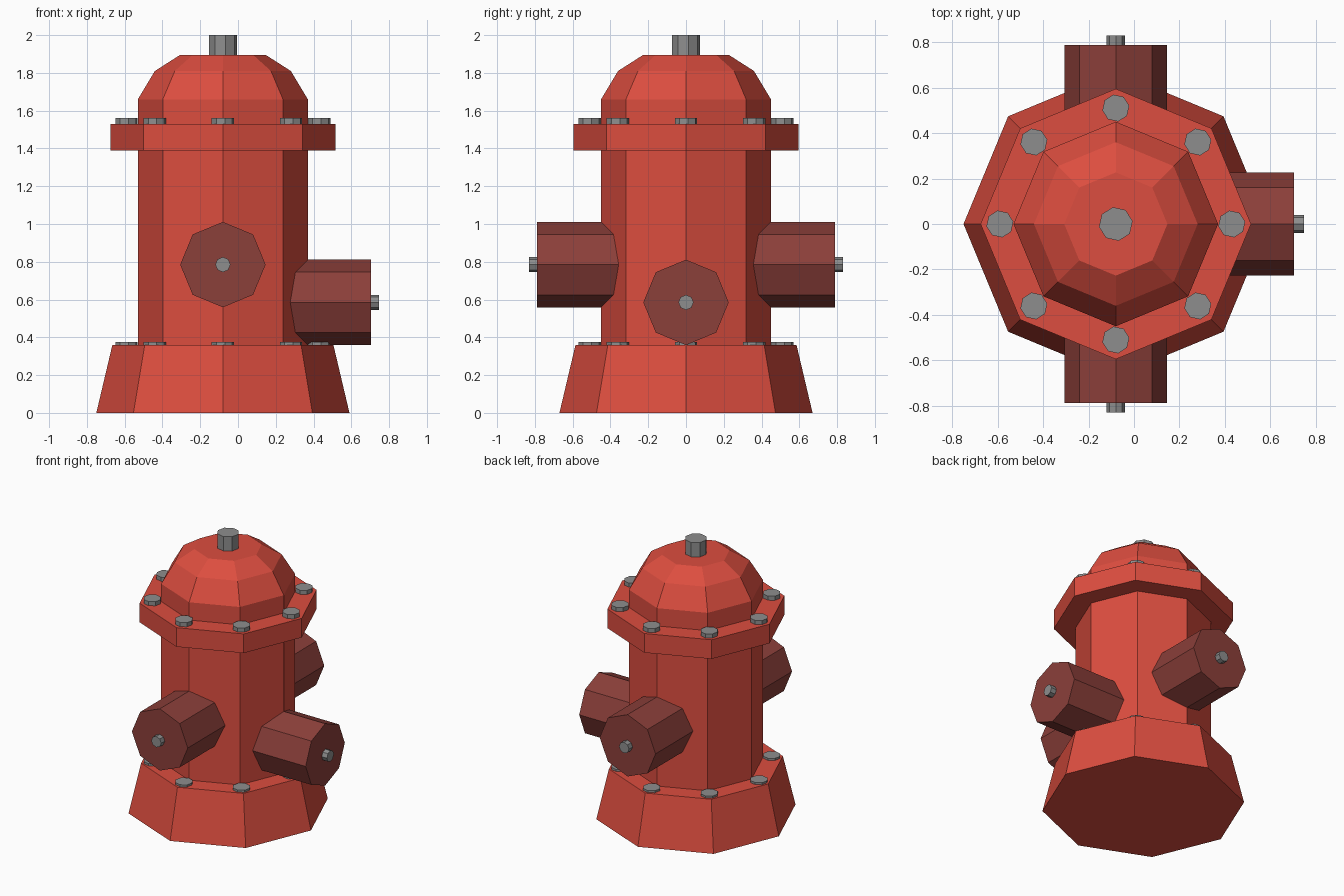
import bpy, bmesh
from math import sin, cos, pi, radians
from mathutils import Matrix, Vector

if "Cube" in bpy.data.objects:
    bpy.data.objects.remove(bpy.data.objects["Cube"])

CX = -0.08   # axis of the upright body
SIDES = 8


def material(name, rgb):
    m = bpy.data.materials.new(name)
    m.diffuse_color = (*rgb, 1)
    m.use_nodes = True
    m.node_tree.nodes["Principled BSDF"].inputs["Base Color"].default_value = m.diffuse_color
    return m


RED = material("red_paint", (0.72, 0.075, 0.05))
DARK_RED = material("dark_red_paint", (0.26, 0.05, 0.042))
METAL = material("bolt_metal", (0.27, 0.27, 0.27))


def lathe(name, profile, mat, origin, direction=(0, 0, 1), twist=0.0):
    """Eight-sided turned solid; profile is (radius, height) from bottom to top."""
    bm = bmesh.new()
    rings = []
    for r, h in profile:
        angles = [2 * pi * i / SIDES + twist for i in range(SIDES)]
        rings.append([bm.verts.new((r * cos(a), r * sin(a), h)) for a in angles])
    for low, high in zip(rings, rings[1:]):
        for i in range(SIDES):
            j = (i + 1) % SIDES
            bm.faces.new((low[i], low[j], high[j], high[i]))
    bm.faces.new(rings[0][::-1])
    bm.faces.new(rings[-1])
    turn = Vector((0, 0, 1)).rotation_difference(Vector(direction)).to_matrix().to_4x4()
    bm.transform(Matrix.Translation(origin) @ turn)
    bmesh.ops.recalc_face_normals(bm, faces=bm.faces)
    mesh = bpy.data.meshes.new(name)
    bm.to_mesh(mesh)
    bm.free()
    mesh.materials.append(mat)
    ob = bpy.data.objects.new(name, mesh)
    bpy.context.collection.objects.link(ob)
    return ob


# Body: tapered foot, barrel, flange and faceted dome
lathe("hydrant_body", [
    (0.67, 0), (0.585, 0.36), (0.45, 0.36), (0.45, 1.39), (0.595, 1.39),
    (0.595, 1.53), (0.45, 1.53), (0.45, 1.66), (0.36, 1.81), (0.227, 1.895),
], RED, (CX, 0, 0))

# Operating nut on top of the dome
lathe("top_nut", [(0.075, 1.88), (0.075, 2.0)], METAL, (CX, 0, 0), twist=radians(10))

# Outlets with a small nut on each cap
for name, direction, z, reach in (
    ("front_outlet", (0, -1, 0), 0.785, 0.788),
    ("back_outlet", (0, 1, 0), 0.785, 0.788),
    ("side_outlet", (1, 0, 0), 0.585, 0.785),
):
    lathe(name, [(0.226, 0.35), (0.226, reach)], DARK_RED, (CX, 0, z), direction)
    lathe(name + "_nut", [(0.04, reach - 0.01), (0.04, reach + 0.042)], METAL,
          (CX, 0, z), direction)

# Bolt rings on the flange and the foot
for ring, z, height in (("flange", 1.53, 0.03), ("foot", 0.36, 0.015)):
    for i in range(8):
        a = i * pi / 4
        lathe(f"{ring}_bolt_{i + 1}", [(0.06, -0.01), (0.06, height)], METAL,
              (CX + 0.51 * cos(a), 0.51 * sin(a), z), twist=radians(10))
